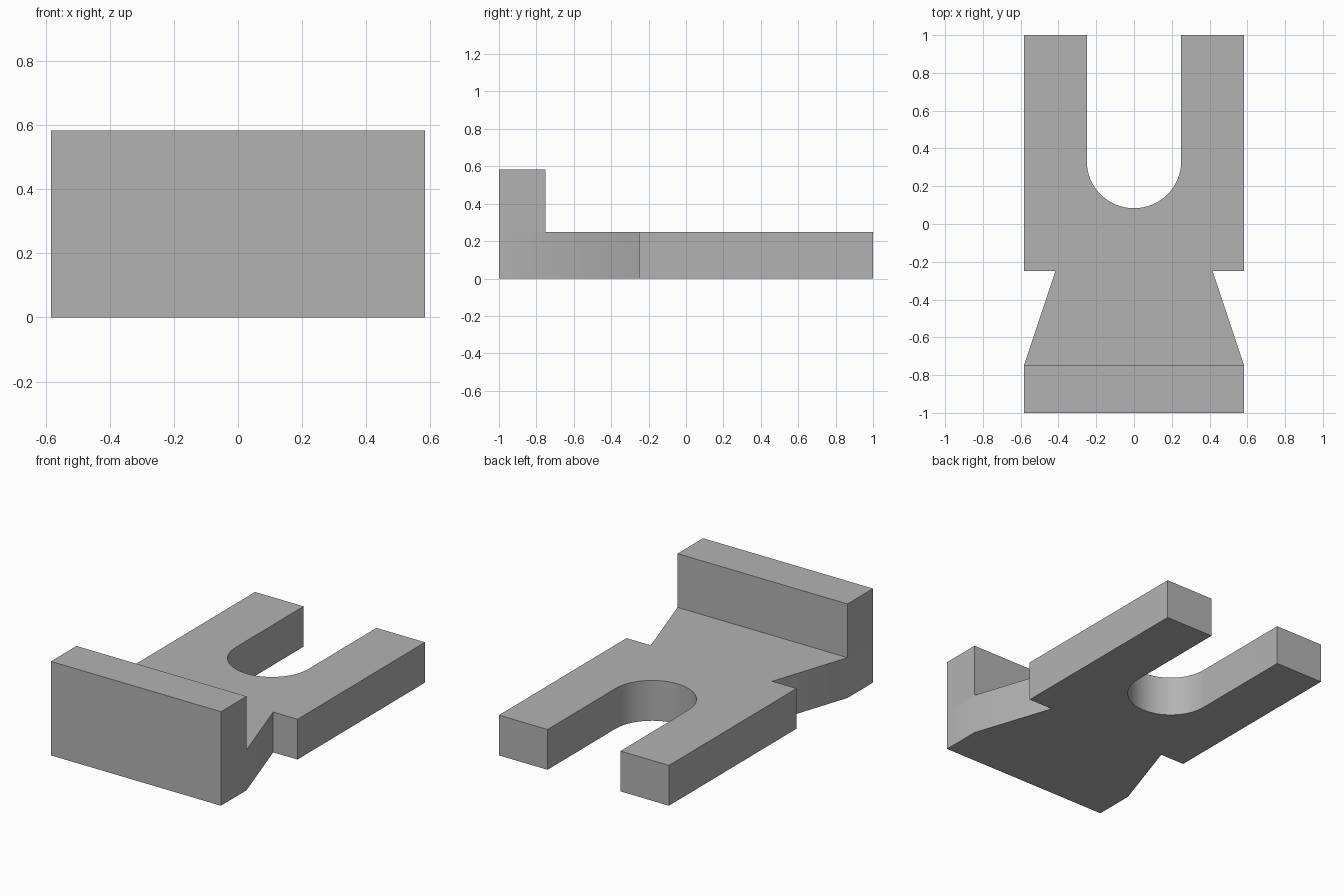
import bpy
import bmesh
from math import cos, sin, pi

cube = bpy.data.objects.get("Cube")
if cube:
    bpy.data.objects.remove(cube, do_unlink=True)

U = 1 / 12            # modelling unit
THICK = 3 * U         # plate thickness
LIP = 7 * U           # lip height
ARC_STEPS = 32

grey = bpy.data.materials.new("plain_grey")
grey.use_nodes = True
colour = (0.45, 0.45, 0.45, 1)
grey.diffuse_color = colour
grey.node_tree.nodes["Principled BSDF"].inputs["Base Color"].default_value = colour

bm = bmesh.new()


def raise_faces(faces, height):
    """Extrude faces straight up and return the new top faces."""
    geom = bmesh.ops.extrude_face_region(bm, geom=faces)["geom"]
    verts = [g for g in geom if isinstance(g, bmesh.types.BMVert)]
    bmesh.ops.translate(bm, verts=verts, vec=(0, 0, height))
    return [g for g in geom if isinstance(g, bmesh.types.BMFace)]


# Plan outline: tapered neck, shoulders, two prongs and a round-ended slot
right = [(7, -9), (5, -3), (7, -3), (7, 12), (3, 12)]
arc = [(3 * cos(a), 4 - 3 * sin(a))
       for a in (pi * i / ARC_STEPS for i in range(ARC_STEPS + 1))]
outline = right + arc + [(-x, y) for x, y in reversed(right)]
body = [bm.verts.new((x * U, y * U, 0)) for x, y in outline]
front = [bm.verts.new((x * U, -12 * U, 0)) for x in (-7, 7)]
plate = bm.faces.new(body)
strip = bm.faces.new([body[0], body[-1]] + front)

# Raise the whole plate, then the lip along its front edge
tops = raise_faces([plate, strip], THICK)
lip = min(tops, key=lambda f: f.calc_center_median().y)
old_lip = [lip]
raise_faces(old_lip, LIP - THICK)

# One clean underside
bottom = [f for f in bm.faces if all(abs(v.co.z) < 1e-5 for v in f.verts)]
bmesh.ops.dissolve_faces(bm, faces=bottom)
bmesh.ops.recalc_face_normals(bm, faces=bm.faces)

mesh = bpy.data.meshes.new("slotted_bracket")
bm.to_mesh(mesh)
bm.free()
mesh.materials.append(grey)
bracket = bpy.data.objects.new("slotted_bracket", mesh)
bpy.context.collection.objects.link(bracket)

bpy.context.view_layer.objects.active = bracket
bracket.select_set(True)
bpy.ops.object.shade_smooth_by_angle(angle=pi / 6)
